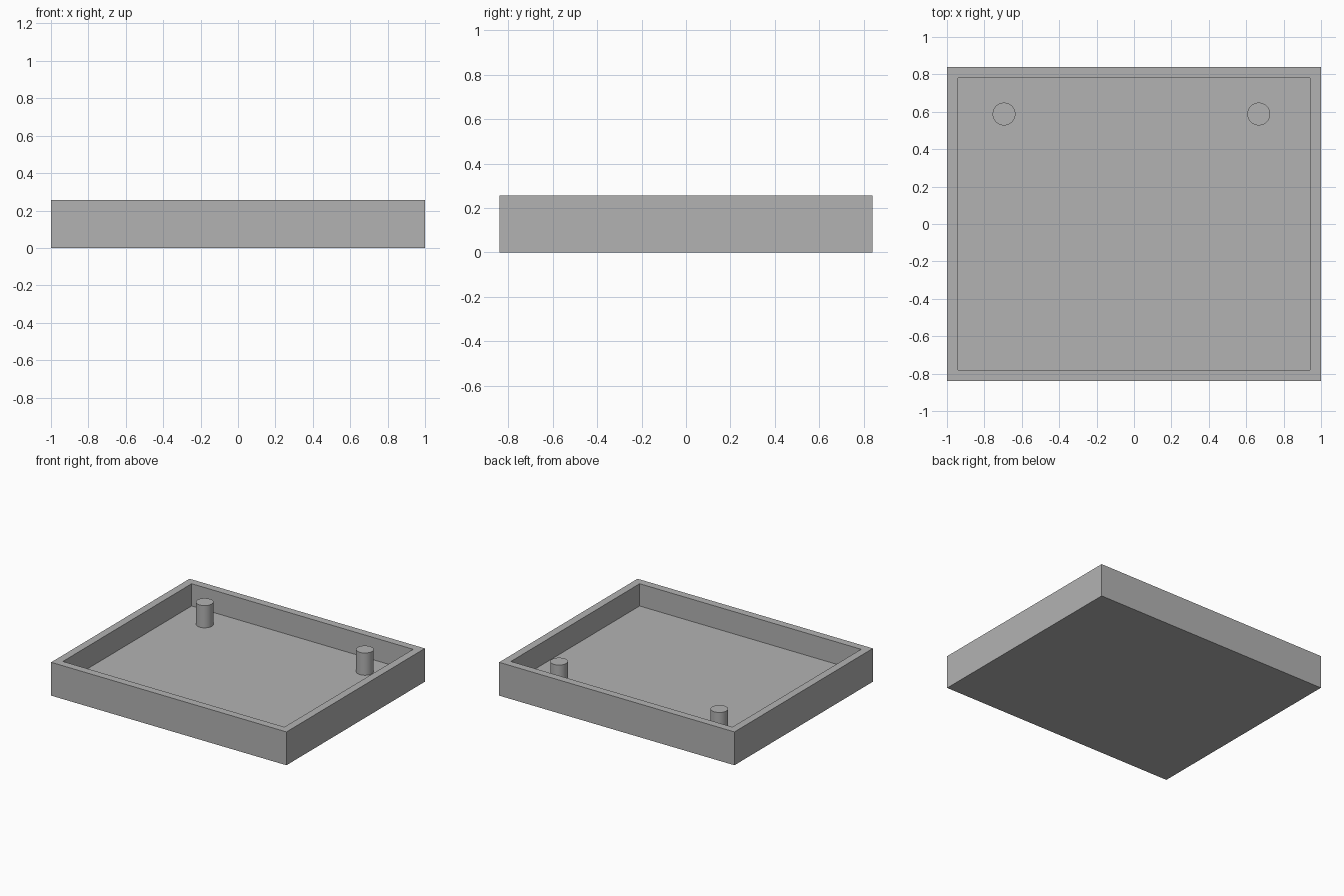
import bpy
import bmesh
from mathutils import Matrix, Vector

WIDTH, DEPTH, HEIGHT = 2.0, 1.68, 0.256
WALL, FLOOR = 0.083, 0.085
POST_RADIUS = 0.061

default = bpy.data.objects.get("Cube")
if default:
    bpy.data.objects.remove(default, do_unlink=True)

# Single plain grey material
grey = bpy.data.materials.new("plain grey")
grey.use_nodes = True
colour = (0.45, 0.45, 0.45, 1)
grey.diffuse_color = colour
grey.node_tree.nodes["Principled BSDF"].inputs["Base Color"].default_value = colour


def add_object(name, bm):
    bmesh.ops.recalc_face_normals(bm, faces=bm.faces)
    mesh = bpy.data.meshes.new(name)
    bm.to_mesh(mesh)
    bm.free()
    mesh.materials.append(grey)
    obj = bpy.data.objects.new(name, mesh)
    bpy.context.collection.objects.link(obj)
    return obj


# Open tray: a box whose top is inset to a rim and sunk to the floor
bm = bmesh.new()
bmesh.ops.create_cube(bm, size=1, matrix=Matrix.Translation((0, 0, HEIGHT / 2))
                      @ Matrix.Diagonal((WIDTH, DEPTH, HEIGHT, 1)))
top = max(bm.faces, key=lambda f: f.calc_center_median().z)
bmesh.ops.inset_region(bm, faces=[top], thickness=WALL)
sunk = bmesh.ops.extrude_discrete_faces(bm, faces=[top])["faces"][0]
bmesh.ops.translate(bm, verts=sunk.verts, vec=Vector((0, 0, FLOOR - HEIGHT)))
# Join the rim to the floor with the inner walls
rim = [e for e in bm.edges if e.is_boundary]
bmesh.ops.bridge_loops(bm, edges=rim)
add_object("tray", bm)

# Two round posts near the back, level with the rim
for name, x in (("right_post", -0.695), ("left_post", 0.667)):
    bm = bmesh.new()
    bmesh.ops.create_cone(bm, cap_ends=True, segments=48, radius1=POST_RADIUS,
                          radius2=POST_RADIUS, depth=HEIGHT - FLOOR)
    for face in bm.faces:
        face.smooth = len(face.verts) == 4
    for edge in bm.edges:
        edge.smooth = edge.calc_face_angle(0) < 0.6
    post = add_object(name, bm)
    post.location = (x, 0.588, (HEIGHT + FLOOR) / 2)
